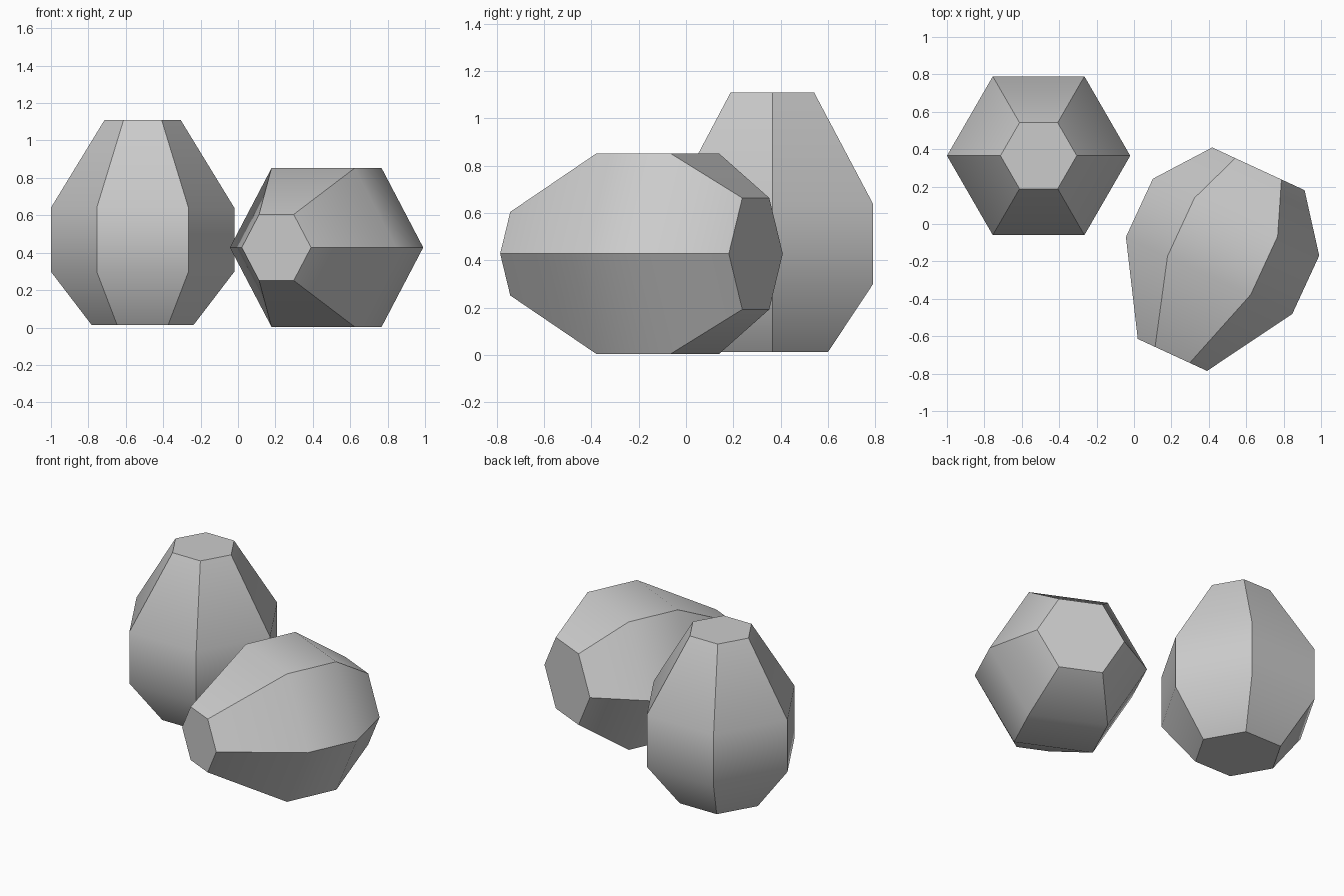
import bpy, bmesh
from math import cos, sin, pi, radians

if "Cube" in bpy.data.objects:
    bpy.data.objects.remove(bpy.data.objects["Cube"])

SIDES = 6
# (radius, height) from the base to the narrow tip
PROFILE = [(0.272, 0.0), (0.49, 0.285), (0.49, 0.628), (0.204, 1.096)]


def hex_egg(name, location, rotation):
    bm = bmesh.new()
    rings = [[bm.verts.new((r * cos(2 * pi * i / SIDES), r * sin(2 * pi * i / SIDES), z))
              for i in range(SIDES)] for r, z in PROFILE]
    # side panels
    for low, high in zip(rings, rings[1:]):
        for i in range(SIDES):
            j = (i + 1) % SIDES
            bm.faces.new((low[i], low[j], high[j], high[i]))
    # flat end caps
    bm.faces.new(rings[0][::-1])
    bm.faces.new(rings[-1])
    mesh = bpy.data.meshes.new(name)
    bm.to_mesh(mesh)
    bm.free()
    obj = bpy.data.objects.new(name, mesh)
    bpy.context.collection.objects.link(obj)
    obj.location = location
    obj.rotation_euler = rotation
    # smooth along the profile, sharp between the six panels
    bpy.ops.object.select_all(action='DESELECT')
    obj.select_set(True)
    bpy.context.view_layer.objects.active = obj
    bpy.ops.object.shade_smooth_by_angle(angle=radians(40))


# one standing upright, one lying on a flat side
hex_egg("upright_stone", (-0.51, 0.365, 0.013), (0, 0, 0))
hex_egg("lying_stone", (0.665, 0.295, 0.428), (radians(90), 0, radians(-24.8)))
